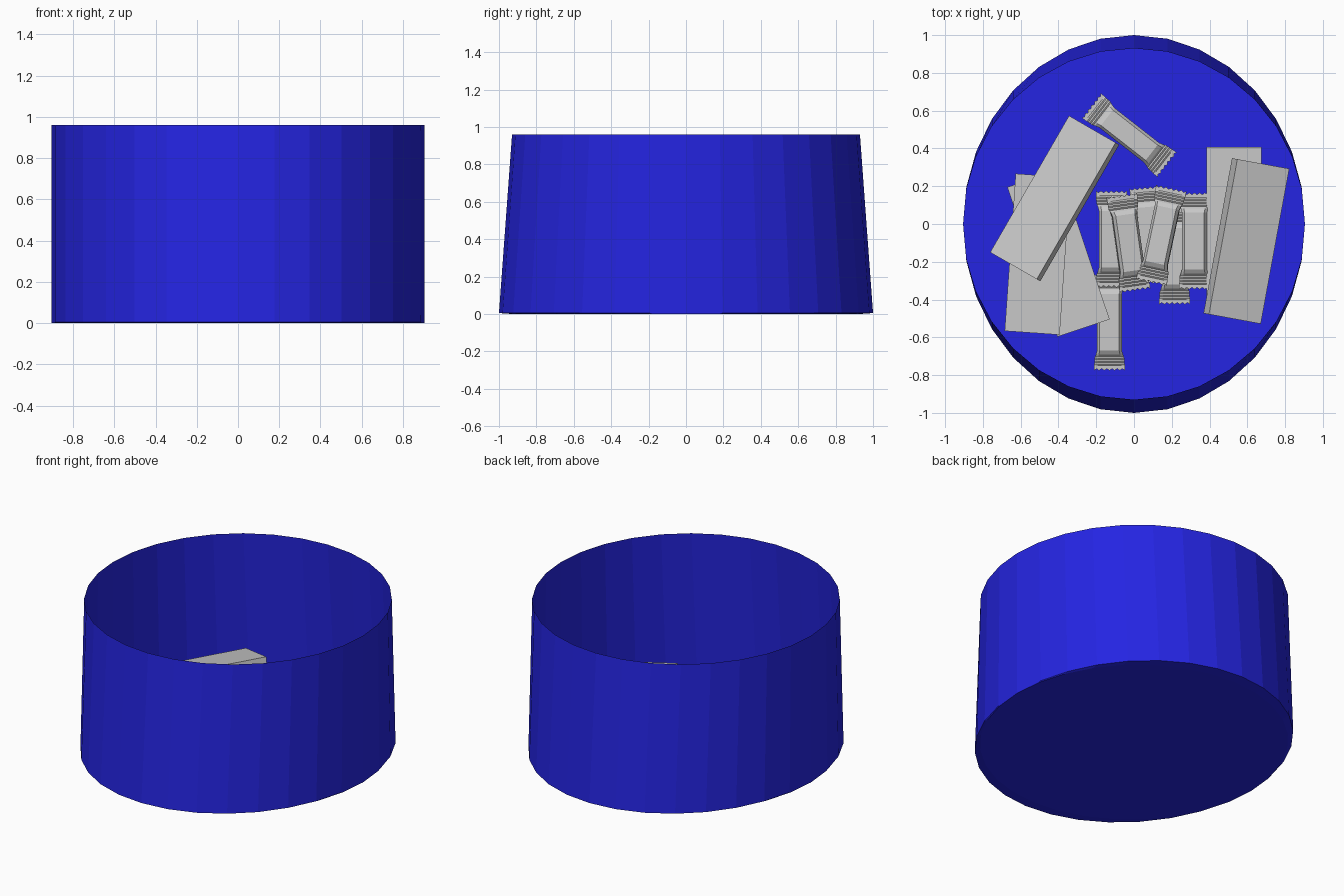
import bpy, bmesh, math
from mathutils import Matrix, Vector

if "Cube" in bpy.data.objects:
    bpy.data.objects.remove(bpy.data.objects["Cube"])


def material(name, rgb):
    m = bpy.data.materials.new(name)
    m.diffuse_color = (*rgb, 1)
    m.use_nodes = True
    m.node_tree.nodes["Principled BSDF"].inputs["Base Color"].default_value = m.diffuse_color
    return m


BLUE = material("bin blue", (0.018, 0.018, 0.76))
GREY = material("wrapper grey", (0.58, 0.58, 0.58))


def finish(bm, name, mat, matrix=None):
    me = bpy.data.meshes.new(name)
    bm.to_mesh(me)
    bm.free()
    me.materials.append(mat)
    ob = bpy.data.objects.new(name, me)
    bpy.context.collection.objects.link(ob)
    if matrix is not None:
        ob.matrix_world = matrix
    return ob


def place(x, y, z, turn, tilt=0):
    return (Matrix.Translation((x, y, z)) @ Matrix.Rotation(math.radians(turn), 4, 'Z')
            @ Matrix.Rotation(math.radians(tilt), 4, 'X'))


def bridge(bm, a, b):
    n = len(a)
    for i in range(n):
        j = (i + 1) % n
        bm.faces.new((a[i], a[j], b[j], b[i]))


# Open bin: thin oval wall, narrower front to back at the rim, closed floor
SIDES = 32
bm = bmesh.new()
rings = []
for ry, z in ((0.93, 0.0), (1.0, 0.005), (0.93, 0.96)):
    rings.append([bm.verts.new((0.905 * math.cos(math.tau * i / SIDES),
                                ry * math.sin(math.tau * i / SIDES), z))
                  for i in range(SIDES)])
bm.faces.new(rings[0][::-1])
bridge(bm, rings[0], rings[1])
bridge(bm, rings[1], rings[2])
finish(bm, "bin", BLUE)


# Large flat boxes: length along local x
def flat_box(name, x, y, z, turn, tilt=0):
    bm = bmesh.new()
    bmesh.ops.create_cube(bm, size=1)
    bmesh.ops.scale(bm, vec=(0.835, 0.292, 0.1), verts=bm.verts)
    finish(bm, name, GREY, place(x, y, z, turn, tilt))


flat_box("box_left_bottom", -0.40, -0.155, 0.052, 108.5)
flat_box("box_left_middle", -0.51, -0.16, 0.155, 86)
flat_box("box_left_top", -0.42, 0.135, 0.31, 60, -12.5)
flat_box("box_right_bottom", 0.53, -0.01, 0.052, 90)
flat_box("box_right_top", 0.595, -0.09, 0.16, 79.6, 17)


# Small wrapped bars: lofted body, ribbed crimps, toothed end fins
HALF = [(0.150, 0.066, 0.036), (0.172, 0.072, 0.022), (0.182, 0.076, 0.010),
        (0.190, 0.079, 0.015), (0.198, 0.079, 0.009), (0.206, 0.080, 0.014),
        (0.214, 0.080, 0.008), (0.222, 0.081, 0.012), (0.230, 0.082, 0.006)]
STATIONS = [(-s, w, h) for s, w, h in reversed(HALF)] + HALF


def section(bm, s, w, h):
    c = w * 0.78
    k = h * 0.45
    pts = [(w, -k), (w, k), (c, h), (-c, h), (-w, k), (-w, -k), (-c, -h), (c, -h)]
    return [bm.verts.new((s, y, z)) for y, z in pts]


def toothed_fin(bm, side, teeth=6):
    w = 0.082
    outline = [(0.228, -w)]
    for i in range(teeth * 2 + 1):
        outline.append((0.256 if i % 2 == 0 else 0.246, -w + i * w / teeth))
    outline.append((0.228, w))
    lower = [bm.verts.new((side * s, y, -0.005)) for s, y in outline]
    upper = [bm.verts.new((side * s, y, 0.005)) for s, y in outline]
    bm.faces.new(lower[::-1])
    bm.faces.new(upper)
    bridge(bm, lower, upper)


def wrapped_bar(name, x, y, z, turn, tilt=0):
    bm = bmesh.new()
    loops = [section(bm, *st) for st in STATIONS]
    for a, b in zip(loops, loops[1:]):
        bridge(bm, a, b)
    bm.faces.new(loops[0])
    bm.faces.new(loops[-1])
    for side in (-1, 1):
        toothed_fin(bm, side)
    bmesh.ops.recalc_face_normals(bm, faces=bm.faces)
    finish(bm, name, GREY, place(x, y, z, turn, tilt))


BARS = [(-0.025, 0.47, 0.04, -38, 0), (-0.13, -0.52, 0.04, 90, 0),
        (-0.12, -0.08, 0.06, 90, 0), (0.08, -0.06, 0.04, 95, 0),
        (0.215, -0.17, 0.04, 90, 0), (0.32, -0.09, 0.09, 90, 0),
        (-0.03, -0.10, 0.12, 98, 8), (0.145, -0.06, 0.15, 78, -6)]
for i, b in enumerate(BARS):
    wrapped_bar(f"wrapped_bar_{i + 1}", *b)
